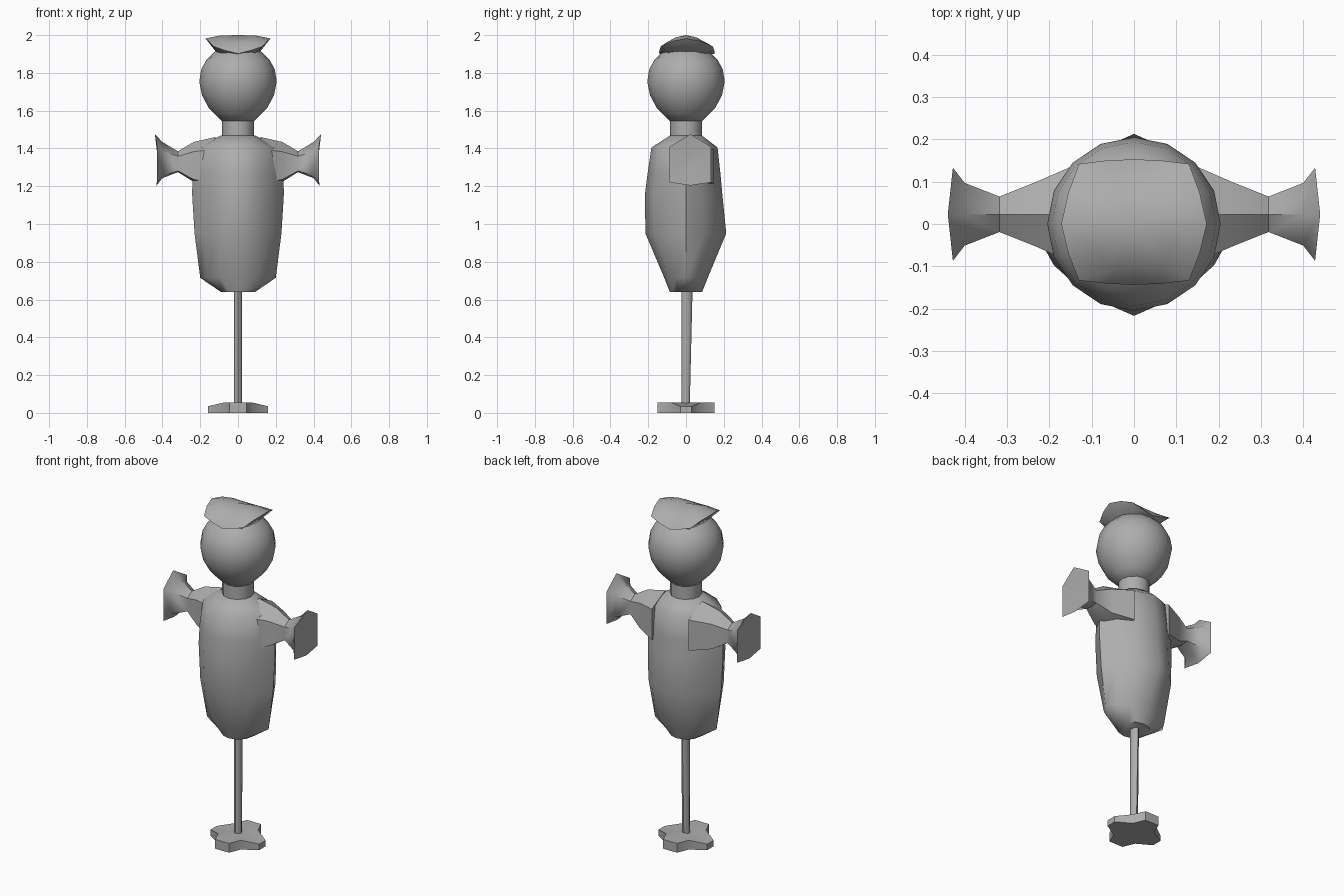
import bpy, bmesh, math

if "Cube" in bpy.data.objects:
    bpy.data.objects.remove(bpy.data.objects["Cube"])

grey = bpy.data.materials.new("plain grey")
grey.diffuse_color = (0.42, 0.42, 0.42, 1)
grey.use_nodes = True
grey.node_tree.nodes["Principled BSDF"].inputs["Base Color"].default_value = grey.diffuse_color


def finish(name, bm, angle=50):
    """Turn a bmesh into a smooth-shaded, grey object."""
    bmesh.ops.recalc_face_normals(bm, faces=bm.faces)
    mesh = bpy.data.meshes.new(name)
    bm.to_mesh(mesh)
    bm.free()
    ob = bpy.data.objects.new(name, mesh)
    bpy.context.collection.objects.link(ob)
    mesh.materials.append(grey)
    bpy.ops.object.select_all(action='DESELECT')
    ob.select_set(True)
    bpy.context.view_layer.objects.active = ob
    bpy.ops.object.shade_smooth_by_angle(angle=math.radians(angle))
    return ob


def loft(name, rings, angle=50):
    """Skin a list of equal-length point rings and cap both ends."""
    bm = bmesh.new()
    rows = [[bm.verts.new(p) for p in ring] for ring in rings]
    n = len(rows[0])
    for a, b in zip(rows, rows[1:]):
        for i in range(n):
            j = (i + 1) % n
            bm.faces.new((a[i], a[j], b[j], b[i]))
    bm.faces.new(rows[0])
    bm.faces.new(rows[-1])
    return finish(name, bm, angle)


def ring(z, hx, front, back, n=12, pinch=1.0):
    """Oval ring; pinch < 1 pulls the points between the axes inwards."""
    pts = []
    for i in range(n):
        a = math.tau * i / n
        k = 1.0 if i % (n // 4) == 0 else pinch
        s = math.sin(a)
        pts.append((hx * k * math.cos(a), k * s * (back if s > 0 else front), z))
    return pts


# Sack-shaped torso with a ridge down front and back
body = [(0.64, 0.09, 0.085, 0.085, 1.0), (0.715, 0.20, 0.115, 0.115, 0.95),
        (0.95, 0.23, 0.215, 0.213, 0.9), (1.16, 0.243, 0.217, 0.192, 0.9),
        (1.27, 0.24, 0.203, 0.182, 0.9), (1.405, 0.215, 0.183, 0.167, 0.92),
        (1.468, 0.09, 0.085, 0.085, 1.0)]
loft("torso", [ring(z, x, f, b, pinch=p) for z, x, f, b, p in body])

# Neck and round head tapering to the neck
loft("neck", [ring(z, 0.085, 0.085, 0.085) for z in (1.43, 1.555)])
head = [(1.545, 0.085), (1.58, 0.12), (1.615, 0.155), (1.68, 0.19),
        (1.755, 0.205), (1.82, 0.194), (1.87, 0.167), (1.91, 0.125),
        (1.94, 0.075), (1.953, 0.02)]
loft("head", [ring(z, r, r, r, 16) for z, r in head])

# Saddle-shaped cap: sides turned up, front and back drooping
rim = [(0.172, 0, 1.982), (0.155, 0.075, 1.968), (0.13, 0.142, 1.94),
       (0.065, 0.15, 1.918), (0, 0.153, 1.902), (-0.065, 0.15, 1.918),
       (-0.13, 0.142, 1.94), (-0.155, 0.075, 1.968)]
rim += [(-x, -y * 0.94, z) for x, y, z in rim]
bm = bmesh.new()
edge = [bm.verts.new(p) for p in rim]
crown = [bm.verts.new((x * 0.55, y * 0.75, 1.998 - 1.9 * y * y)) for x, y, z in rim]
under = [bm.verts.new((x * 0.6, y * 0.6, 1.895)) for x, y, z in rim]
top, low = bm.verts.new((0, 0, 2.0)), bm.verts.new((0, 0, 1.89))
for i in range(len(rim)):
    j = (i + 1) % len(rim)
    bm.faces.new((edge[i], edge[j], crown[j], crown[i]))
    bm.faces.new((edge[j], edge[i], under[i], under[j]))
    bm.faces.new((crown[i], crown[j], top))
    bm.faces.new((under[j], under[i], low))
finish("cap", bm)

# Arms: pinched at the wrist, flared into a six-sided cuff
HEX = [(0, 1.04), (1, 0.55), (1, -0.85), (0, -0.97), (-1, -0.85), (-1, 0.55)]
TIP = [0.012, 0, 0, 0.003, 0, 0]
arm = [(0.12, 0.125, 0.13, 1.325), (0.235, 0.075, 0.105, 1.325),
       (0.318, 0.042, 0.055, 1.328), (0.40, 0.074, 0.095, 1.335),
       (0.428, 0.11, 0.135, 1.335)]
for side, label in ((1, "right_arm"), (-1, "left_arm")):
    rings = []
    for k, (x, hy, hz, cz) in enumerate(arm):
        rings.append([(side * (x + (TIP[i] if k == 4 else 0)), 0.023 + u * hy, cz + v * hz)
                      for i, (u, v) in enumerate(HEX)])
    # slightly hollow end of the cuff
    rings.append([(side * 0.424, 0.023 + u * 0.01, 1.335 + v * 0.01) for u, v in HEX])
    loft(label, rings)

# Support pole, a little deeper at the top
loft("pole", [ring(0.04, 0.022, 0.024, 0.02, 8), ring(0.67, 0.02, 0.024, 0.035, 8)])

# Cross-shaped foot whose side arms slope down
quarter = [(0.16, 0.03), (0.075, 0.08), (0.045, 0.15)]
outline = quarter + [(-x, y) for x, y in reversed(quarter)]
outline += [(-x, -y) for x, y in outline]


def foot_top(x):
    return 0.055 - 0.02 * max(0, (abs(x) - 0.075) / 0.085)


bm = bmesh.new()
lower = [bm.verts.new((x, y, 0)) for x, y in outline]
upper = [bm.verts.new((x, y, foot_top(x))) for x, y in outline]
centre = bm.verts.new((0, 0, 0.055))
n = len(outline)
bm.faces.new(lower)
for i in range(n):
    j = (i + 1) % n
    bm.faces.new((lower[i], lower[j], upper[j], upper[i]))
    bm.faces.new((upper[i], upper[j], centre))
finish("foot", bm)
